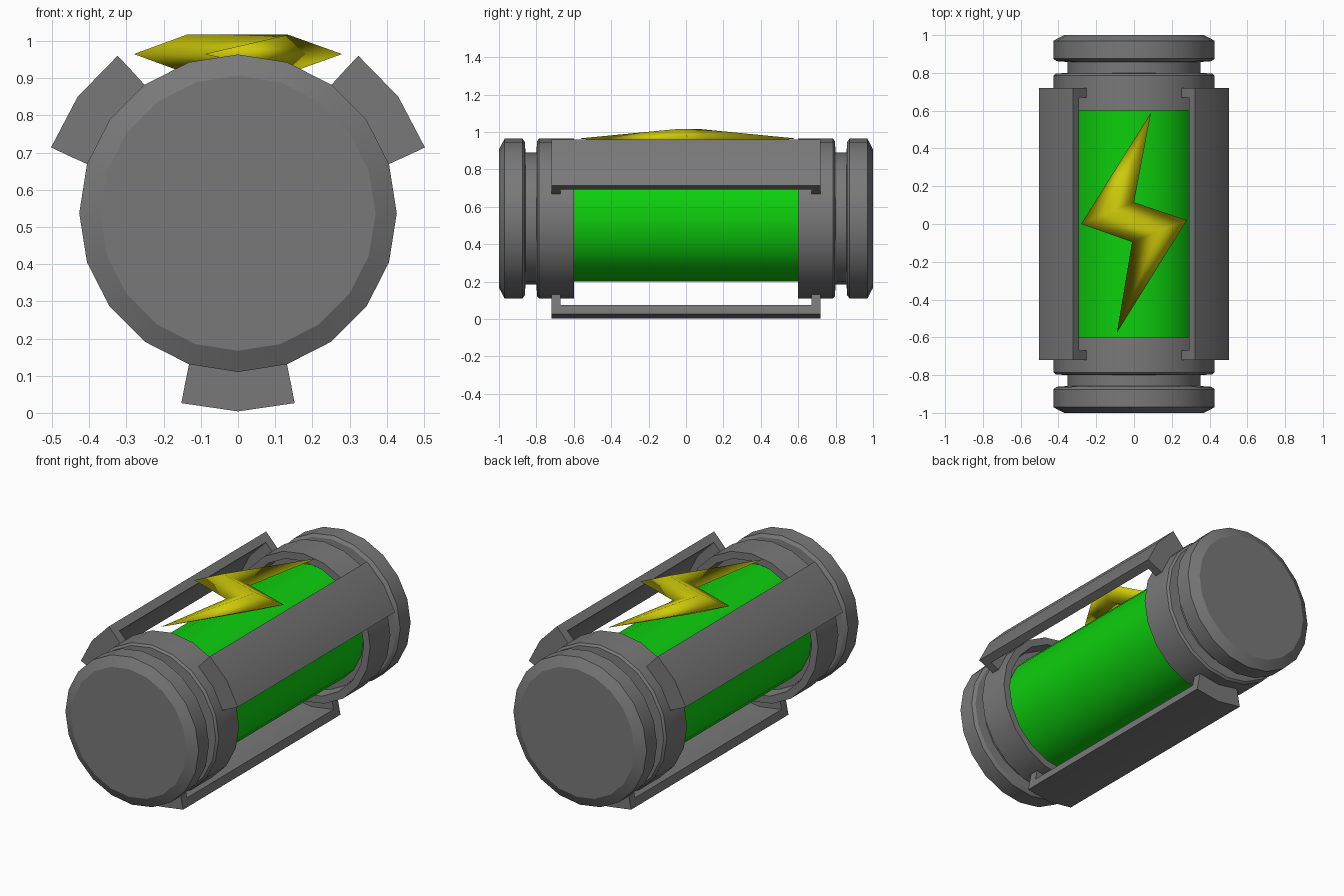
import bpy, bmesh
from math import sin, cos, radians

if "Cube" in bpy.data.objects:
    bpy.data.objects.remove(bpy.data.objects["Cube"])

CZ = 0.537      # height of the cylinder axis
SIDES = 20


def finish(name, bm, mat, angle=25):
    bmesh.ops.recalc_face_normals(bm, faces=bm.faces)
    me = bpy.data.meshes.new(name)
    bm.to_mesh(me)
    bm.free()
    ob = bpy.data.objects.new(name, me)
    bpy.context.collection.objects.link(ob)
    me.materials.append(mat)
    bpy.ops.object.select_all(action='DESELECT')
    ob.select_set(True)
    bpy.context.view_layer.objects.active = ob
    bpy.ops.object.shade_smooth_by_angle(angle=radians(angle))
    return ob


def material(name, color):
    m = bpy.data.materials.new(name)
    m.diffuse_color = color
    m.use_nodes = True
    m.node_tree.nodes["Principled BSDF"].inputs["Base Color"].default_value = m.diffuse_color
    return m


def loft(name, rings, mat):
    """Skin a list of equal-length point loops and close both ends."""
    bm = bmesh.new()
    loops = [[bm.verts.new(p) for p in ring] for ring in rings]
    n = len(loops[0])
    for a, b in zip(loops, loops[1:]):
        for i in range(n):
            j = (i + 1) % n
            bm.faces.new((a[i], a[j], b[j], b[i]))
    bm.faces.new(loops[0])
    bm.faces.new(loops[-1])
    return finish(name, bm, mat)


def polar(r, deg, y):
    a = radians(deg)
    return (r * cos(a), y, CZ + r * sin(a))


def lathe(name, profile, mat):
    """Revolve (radius, y) points around the y axis."""
    return loft(name, [[polar(r, 360 / SIDES * i, y) for i in range(SIDES)]
                       for r, y in profile], mat)


grey = material("dark_grey", (0.19, 0.19, 0.19, 1))
green = material("green_glow", (0.004, 0.62, 0.004, 1))
yellow = material("yellow_bolt", (0.62, 0.59, 0.003, 1))

# grooved end caps with a shallow socket for the core
cap = [(0.37, 1.0), (0.427, 0.97), (0.427, 0.875), (0.41, 0.862), (0.353, 0.858),
       (0.353, 0.80), (0.415, 0.796), (0.427, 0.785), (0.427, 0.6),
       (0.385, 0.6), (0.375, 0.67)]
for side, s in (("front", -1), ("back", 1)):
    lathe(side + "_cap", [(r, s * y) for r, y in cap], grey)

# green core tube
lathe("core_tube", [(0.337, -0.68), (0.337, 0.68)], green)


# three guard rails with a foot at each end
def arc_block(name, centre, r_in, half_in, r_out, half_out, y0, y1):
    section = ([(r_out, centre + k * half_out) for k in (-1, 0, 1)] +
               [(r_in, centre + k * half_in) for k in (1, 0, -1)])
    return loft(name, [[polar(r, a, y) for r, a in section] for y in (y0, y1)], grey)


for label, ang in (("right", 36), ("left", 144), ("bottom", 270)):
    arc_block(label + "_rail", ang, 0.485, 17.2, 0.533, 16.6, -0.72, 0.72)
    for side, s in (("front", -1), ("back", 1)):
        arc_block(f"{label}_rail_{side}_foot", ang, 0.424, 18, 0.485, 17.2,
                  s * 0.67, s * 0.72)

# lightning bolt, ridged above and below
outline = [(0.09, 0.59), (-0.28, 0), (-0.01, -0.095),
           (-0.09, -0.575), (0.28, 0.02), (0.0, 0.115)]
bm = bmesh.new()
a, b, c, d, e, f = [bm.verts.new((x, y, 0.965)) for x, y in outline]
for z in (1.017, 0.913):
    p = bm.verts.new((-0.138, 0.06, z))
    q = bm.verts.new((0.135, -0.035, z))
    for face in ((a, b, p), (b, c, q, p), (c, d, q), (d, e, q), (e, f, p, q), (f, a, p)):
        bm.faces.new(face)
finish("lightning_bolt", bm, yellow, angle=180)
